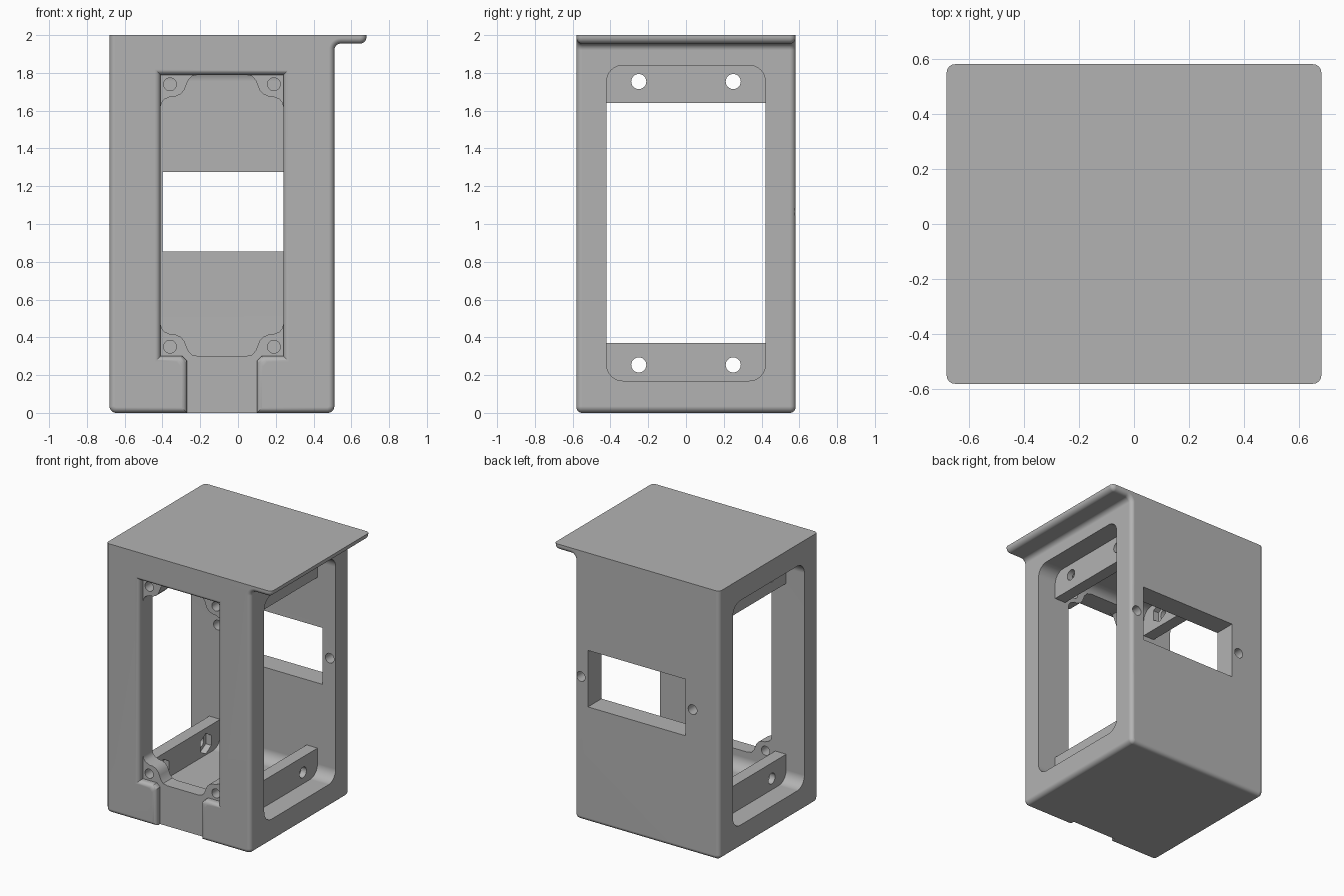
import bpy
import bmesh
from math import sin, cos, pi, radians

cube = bpy.data.objects.get("Cube")
if cube:
    bpy.data.objects.remove(cube, do_unlink=True)

# One plain grey plastic
grey = bpy.data.materials.new("plain grey")
grey.use_nodes = True
GREY = (0.45, 0.45, 0.45, 1)
grey.diffuse_color = GREY
grey.node_tree.nodes["Principled BSDF"].inputs["Base Color"].default_value = GREY

# Main sizes
X0, X1, LIP = -0.68, 0.51, 0.68
Y, TOP, LIP_Z = 0.58, 2.0, 1.955
CX = (X0 + X1) / 2
WALL_Y = 0.42                      # inner face of front and back walls
TUBE_Z = (0.17, 1.84)
FRONT_X, FRONT_Z = (-0.41, 0.24), (0.3, 1.79)
FLOOR_Y = -0.53                    # floor of the front recess


def loft(name, rings):
    """Solid skinned through rings of equal length, capped at both ends."""
    bm = bmesh.new()
    loops = [[bm.verts.new(p) for p in ring] for ring in rings]
    n = len(loops[0])
    for a, b in zip(loops, loops[1:]):
        for i in range(n):
            j = (i + 1) % n
            bm.faces.new((a[i], a[j], b[j], b[i]))
    bm.faces.new(loops[0])
    bm.faces.new(loops[-1])
    bmesh.ops.recalc_face_normals(bm, faces=bm.faces)
    mesh = bpy.data.meshes.new(name)
    bm.to_mesh(mesh)
    bm.free()
    mesh.materials.append(grey)
    obj = bpy.data.objects.new(name, mesh)
    bpy.context.collection.objects.link(obj)
    return obj


def prism(name, outline, axis, lo, hi):
    """Extrude a 2D outline along x (outline in y, z) or y (outline in x, z)."""
    place = {"x": lambda t, p: (t, p[0], p[1]), "y": lambda t, p: (p[0], t, p[1])}[axis]
    return loft(name, [[place(t, p) for p in outline] for t in (lo, hi)])


def arc(cx, cz, r, start, end, steps=8):
    return [(cx + r * cos(radians(start + (end - start) * i / steps)),
             cz + r * sin(radians(start + (end - start) * i / steps)))
            for i in range(steps + 1)]


def rect(a, b, c, d):
    return [(a, c), (b, c), (b, d), (a, d)]


def circle(u, v, r, sides=24, turn=0):
    return [(u + r * cos(turn + 2 * pi * i / sides), v + r * sin(turn + 2 * pi * i / sides))
            for i in range(sides)]


def cut(target, cutters):
    """Subtract each cutter from the target, then discard the cutters."""
    bpy.context.view_layer.objects.active = target
    for c in cutters:
        c.hide_render = True
        mod = target.modifiers.new("cut", "BOOLEAN")
        mod.operation, mod.solver, mod.object = "DIFFERENCE", "EXACT", c
        bpy.ops.object.modifier_apply(modifier=mod.name)
        bpy.data.objects.remove(c, do_unlink=True)


def finish(obj):
    bpy.ops.object.select_all(action="DESELECT")
    obj.select_set(True)
    bpy.context.view_layer.objects.active = obj
    bpy.ops.object.shade_smooth_by_angle(angle=radians(30))
    mod = obj.modifiers.new("even shading", "WEIGHTED_NORMAL")
    mod.keep_sharp = True


# Housing: side profile with lip, shrunk at both ends to round the edges
def profile(e):
    r, f = 0.035, 0.035
    pts = [(X0 + e, TOP)]
    pts += arc(X0 + r, r, r - e, 180, 270)
    pts += arc(X1 - r, r, r - e, 270, 360)
    pts += arc(X1 + f, LIP_Z - f, f + e, 180, 90)
    pts += arc(LIP - r, LIP_Z + r, r - e, 270, 360)
    return pts + [(LIP - e, TOP)]


EDGE = 0.03
steps = [(EDGE * (1 - sin(t * pi / 12)), EDGE * (1 - cos(t * pi / 12))) for t in range(7)]
ends = [(-Y + dy, e) for e, dy in steps]
ends += [(-y, e) for y, e in reversed(ends)]
housing = loft("housing", [[(x, y, z) for x, z in profile(e)] for y, e in ends])

# Sideways opening that runs right through
R = 0.085
tube = []
for sy, sz, a in ((1, 1, 0), (-1, 1, 90), (-1, 0, 180), (1, 0, 270)):
    cz = TUBE_Z[1] - R if sz else TUBE_Z[0] + R
    tube += arc(sy * (WALL_Y - R), cz, R, a, a + 90)
cutters = [prism("tube_cutter", tube, "x", -1, 1)]

# Front recess with a cable groove below, flared to round its rim
C = 0.025
half = [(0.185 - C, 0.3, 1, -1)]
(xa, xb), (za, zb) = FRONT_X, FRONT_Z
ga, gb = -0.27, 0.1
recess = [(xa, za, -1, -1), (ga - C, za, -1, -1), (ga, za - C, -1, -1), (ga, -0.1, -1, -1),
          (gb, -0.1, 1, -1), (gb, za - C, 1, -1), (gb + C, za, 1, -1), (xb, za, 1, -1),
          (xb, zb, 1, 1), (xa, zb, -1, 1)]
flare = [(FLOOR_Y, 0)]
flare += [(-Y + EDGE * (1 - sin(t * pi / 12)), EDGE * (1 - cos(t * pi / 12))) for t in range(7)]
flare.append((-Y - 0.05, EDGE))
cutters.append(loft("recess_cutter", [[(x + sx * d, y, z + sz * d) for x, z, sx, sz in recess]
                                      for y, d in flare]))

# Front window, leaving a curved screw tab in each corner
tab = [(0, 0.17), (0.006, 0.148), (0.02, 0.13), (0.055, 0.115), (0.08, 0.114), (0.105, 0.103),
       (0.125, 0.082), (0.135, 0.058), (0.146, 0.03), (0.165, 0.008), (0.2, 0)]
window = []
for sx, sz in ((-1, -1), (1, -1), (1, 1), (-1, 1)):
    corner = [((xa if sx < 0 else xb) - sx * u, (za if sz < 0 else zb) - sz * v) for u, v in tab]
    window += corner if sx == sz else corner[::-1]
cutters.append(prism("window_cutter", window, "y", -0.56, -0.3))
for x in (xa + 0.05, xb - 0.05):
    for z in (za + 0.05, zb - 0.05):
        cutters.append(prism("tab_hole_cutter", circle(x, z, 0.034), "y", -0.6, -0.3))

# Back window with a screw hole on each side
cutters.append(prism("back_window_cutter", rect(-0.4, 0.4, 0.855, 1.275), "y", 0.3, 0.7))
for x in (-0.46, 0.46):
    cutters.append(prism("back_hole_cutter", circle(x, 1.065, 0.036), "y", 0.3, 0.7))
cut(housing, cutters)
finish(housing)

# Mounting rails across each side opening, with bolt holes and nut pockets
OUTER, INNER = 0.445, 0.355        # distances from the housing's middle plane
for side, s in (("left", 1), ("right", -1)):
    for level, lo, hi, hole in (("lower", 0.14, 0.37, 0.254), ("upper", 1.64, 1.87, 1.754)):
        rail = prism(f"{side}_{level}_rail", rect(-0.45, 0.45, lo, hi), "x",
                     CX + s * INNER, CX + s * OUTER)
        holes = []
        for y in (-0.25, 0.25):
            holes.append(prism("bolt_cutter", circle(y, hole, 0.04), "x", CX + s * 0.2, CX + s * 0.6))
            holes.append(prism("nut_cutter", circle(y, hole, 0.075, 6, pi / 2), "x",
                               CX + s * 0.3, CX + s * 0.4))
        cut(rail, holes)
        finish(rail)
